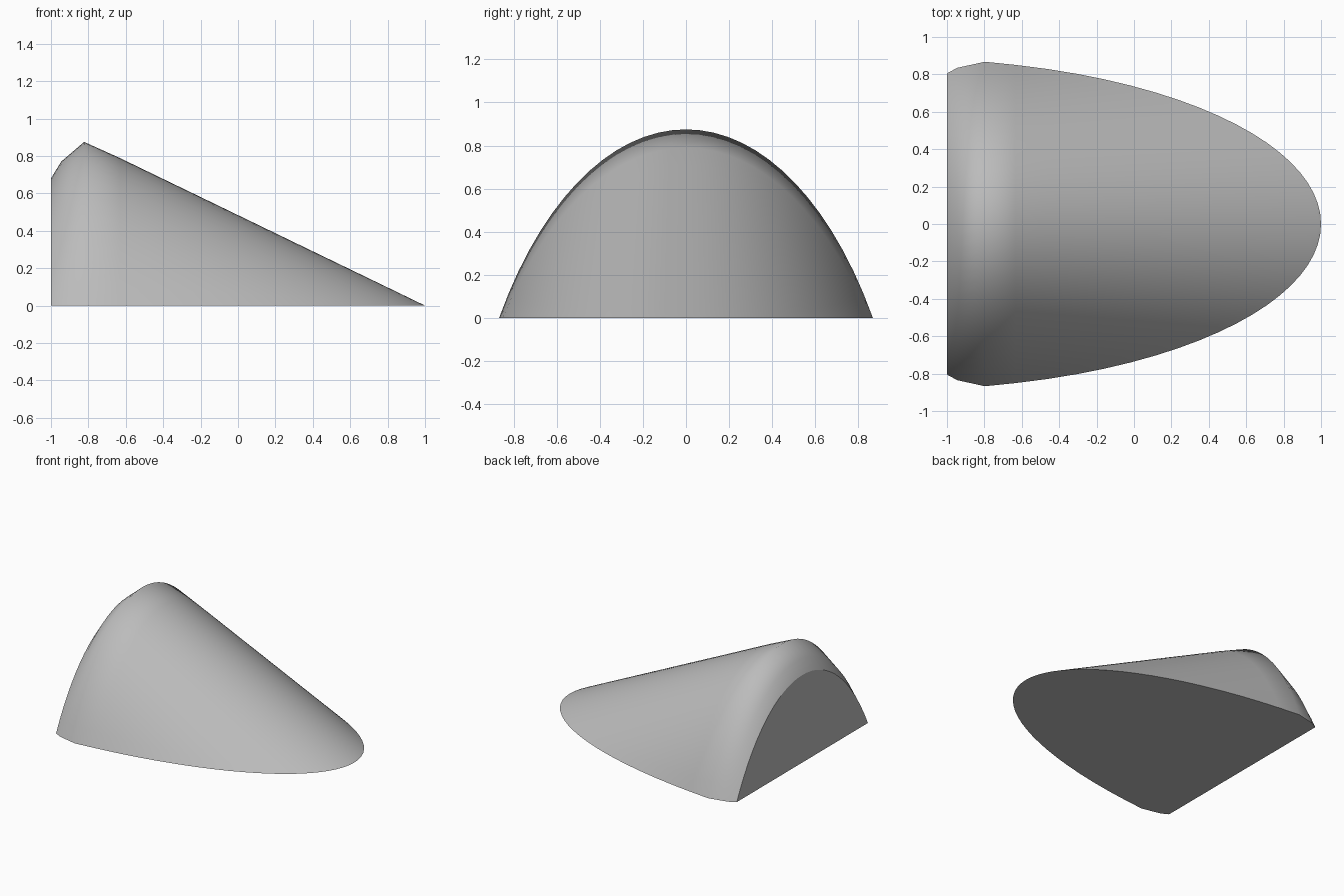
import bpy, bmesh
from math import sqrt

cube = bpy.data.objects.get("Cube")
if cube:
    bpy.data.objects.remove(cube, do_unlink=True)

SEGMENTS = 30       # across each arch
NOSE_STEPS = 20     # from nose tip to crest
CREST_T = 1.81      # distance from nose tip to crest
CREST_H = 0.875
SLOPE = CREST_H / CREST_T

grey = bpy.data.materials.new("plain grey")
grey.use_nodes = True
colour = (0.5, 0.5, 0.5, 1)
grey.diffuse_color = colour
grey.node_tree.nodes["Principled BSDF"].inputs["Base Color"].default_value = colour


def arch(bm, height, x_at, width_sq):
    """Row of vertices over an arch standing on the ground."""
    row = []
    for i in range(SEGMENTS + 1):
        u = 2 * i / SEGMENTS - 1
        drop = height * u * u
        y = sqrt(max(drop * width_sq(drop, height - drop), 0))
        z = height - drop
        row.append(bm.verts.new((x_at(z), y if u > 0 else -y, z)))
    return row


bm = bmesh.new()
rows = []

# Rounded back edge, from the flat end to the crest
for x, height, swell in ((-1, 0.68, 1.04), (-0.945, 0.77, 1.015)):
    rows.append(arch(bm, height, lambda z: x,
                     lambda d, z: swell * (1.1 - 0.27 * d)))

# Long sloping top, from the crest to the nose
for i in range(NOSE_STEPS, 0, -1):
    t = CREST_T * (i / NOSE_STEPS) ** 2
    lean = 0.025 if i == NOSE_STEPS else 0
    rows.append(arch(bm, SLOPE * t,
                     lambda z: 1 - t + lean * (0.5 - z / CREST_H),
                     lambda d, z: 1.439 - 0.32 * t + 0.27 * z))
tip = bm.verts.new((1, 0, 0))

skin = []
for a, b in zip(rows, rows[1:]):
    for j in range(SEGMENTS):
        skin.append(bm.faces.new((a[j], b[j], b[j + 1], a[j + 1])))
for j in range(SEGMENTS):
    skin.append(bm.faces.new((rows[-1][j], tip, rows[-1][j + 1])))
for face in skin:
    face.smooth = True

# Flat end and flat underside
caps = [bm.faces.new(rows[0]),
        bm.faces.new([r[0] for r in rows] + [tip] + [r[-1] for r in reversed(rows)])]
for cap in caps:
    for edge in cap.edges:
        edge.smooth = False
bmesh.ops.recalc_face_normals(bm, faces=bm.faces)

mesh = bpy.data.meshes.new("wedge_body")
bm.to_mesh(mesh)
bm.free()
mesh.materials.append(grey)
body = bpy.data.objects.new("wedge_body", mesh)
bpy.context.collection.objects.link(body)
